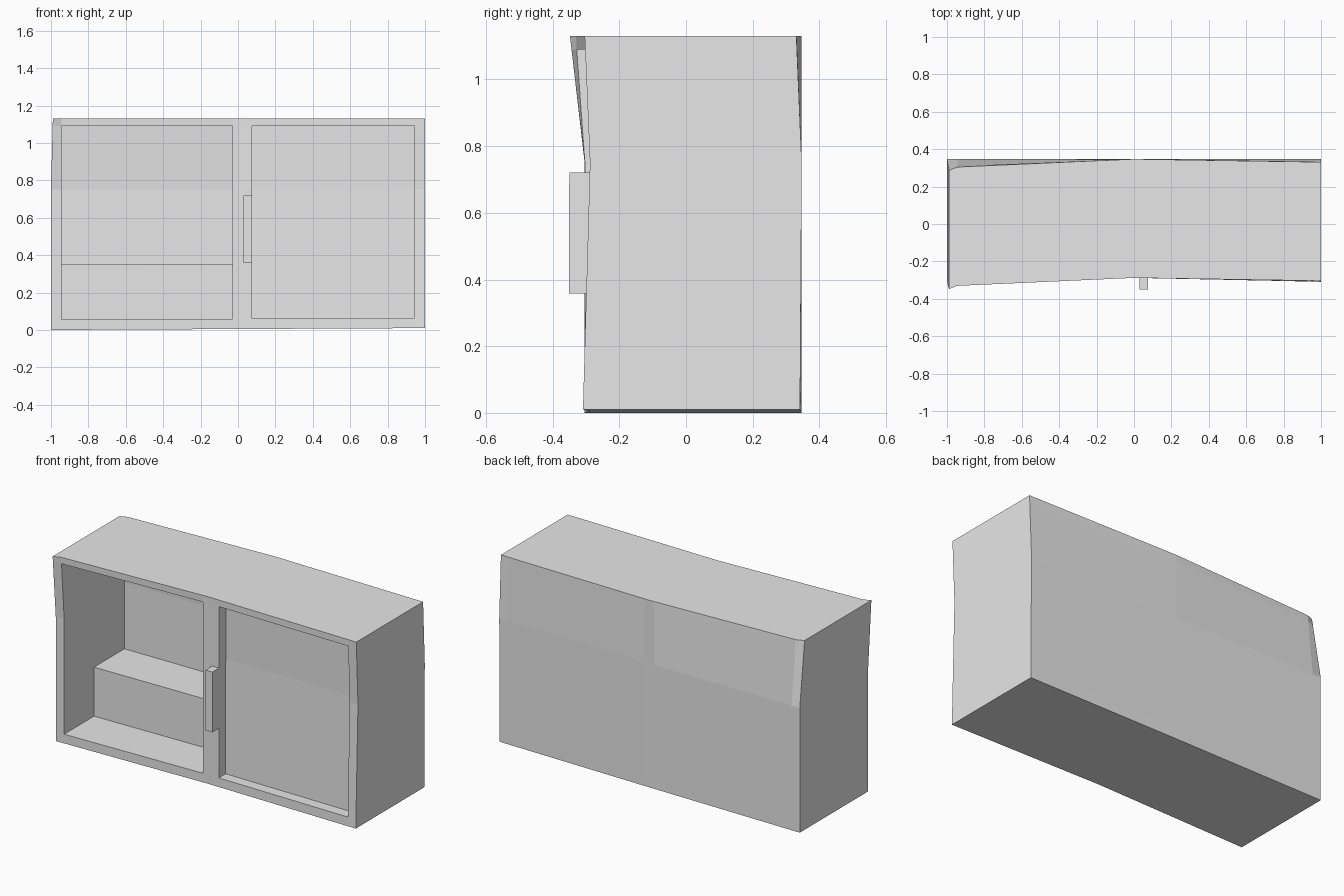
import bpy
import bmesh
from mathutils import Vector

old = bpy.data.objects.get("Cube")
if old:
    bpy.data.objects.remove(old, do_unlink=True)

GREY = (0.8, 0.8, 0.8, 1)
grey = bpy.data.materials.new("plain grey")
grey.use_nodes = True
grey.diffuse_color = GREY
grey.node_tree.nodes["Principled BSDF"].inputs["Base Color"].default_value = GREY

FRONT, BACK, TOP, BEND = -0.288, 0.347, 1.13, 0.75
EDGE, POST, STILE = 0.945, 0.03, 0.075
FLOOR, CEIL = 0.055, 1.09


def warp(v):
    """Slightly sag and lean the straight cabinet."""
    x, y, z = v
    up, low = max(0, (z - BEND) / (TOP - BEND)), max(0, (BEND - z) / BEND)
    left, right = max(0, -x), max(0, x)
    corner = max(0, (-x - EDGE) / (1 - EDGE))
    f = (BACK - y) / (BACK - FRONT)
    dy = -0.045 * left * up - 0.015 * corner * up - 0.016 * right * up
    dy -= 0.016 * f * (left * (1 - up) + right * low) + 0.005 * right * low
    return Vector((x + 0.01 * corner * up, y + dy, z + 0.005 * (x + 1) * low))


def block(name, x, y, z, openings=()):
    """Box between the given limits, cut at the bends, hollowed from the front, then warped."""
    bm = bmesh.new()
    bmesh.ops.create_cube(bm, size=1)
    for v in bm.verts:
        v.co = [lim[0] if c < 0 else lim[1] for c, lim in zip(v.co, (x, y, z))]
    cuts_x, cuts_z = {0, -EDGE}, {BEND}
    for ox, oz, _ in openings:
        cuts_x.update(ox)
        cuts_z.update(oz)
    for axis, cuts in ((0, cuts_x), (2, cuts_z)):
        for c in cuts:
            co, no = Vector(), Vector()
            co[axis], no[axis] = c, 1
            bmesh.ops.bisect_plane(bm, geom=bm.verts[:] + bm.edges[:] + bm.faces[:],
                                   plane_co=co, plane_no=no, dist=0.0001)
    for ox, oz, depth in openings:
        bm.normal_update()
        faces = []
        for face in bm.faces:
            m = face.calc_center_median()
            if face.normal.y < -0.9 and ox[0] < m.x < ox[1] and oz[0] < m.z < oz[1]:
                faces.append(face)
        new = bmesh.ops.extrude_face_region(bm, geom=faces)["geom"]
        bmesh.ops.translate(bm, vec=(0, depth, 0),
                            verts=[g for g in new if isinstance(g, bmesh.types.BMVert)])
        bmesh.ops.delete(bm, geom=[g for g in faces if g.is_valid], context="FACES")
    for v in bm.verts:
        v.co = warp(v.co)
    bmesh.ops.recalc_face_normals(bm, faces=bm.faces)
    mesh = bpy.data.meshes.new(name)
    bm.to_mesh(mesh)
    bm.free()
    mesh.materials.append(grey)
    obj = bpy.data.objects.new(name, mesh)
    bpy.context.collection.objects.link(obj)
    return obj


# Carcass with an open bay and a door bay
inner = (FLOOR, CEIL)
block("cabinet_body", (-1, 1), (FRONT, BACK), (0, TOP),
      [((-EDGE, -POST), inner, 0.56), ((POST, EDGE), inner, 0.56)])

# Raised step at the back of the open bay
block("inner_step", (-EDGE, -POST), (-0.01, 0.272), (FLOOR, 0.35))

# Recessed door, its upright and the handle
block("door_panel", (POST, EDGE), (FRONT + 0.065, -0.18), inner)
block("door_stile", (POST, STILE), (FRONT, FRONT + 0.07), inner)
block("door_handle", (POST, STILE), (-0.35, FRONT + 0.01), (0.355, 0.72))
